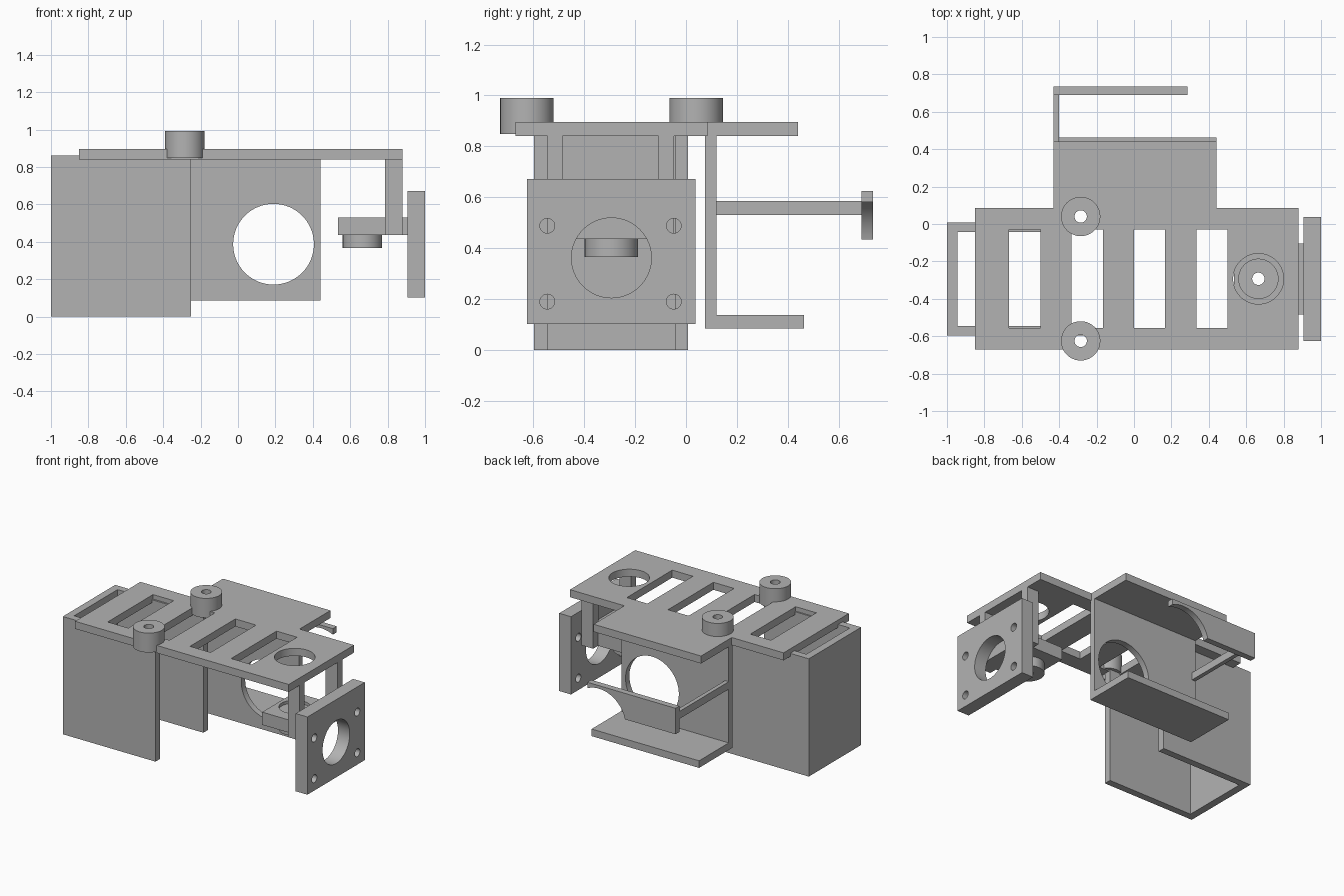
import bpy, bmesh, math
from mathutils import Matrix

cube = bpy.data.objects.get("Cube")
if cube:
    bpy.data.objects.remove(cube, do_unlink=True)

grey = bpy.data.materials.new("plain grey")
grey.use_nodes = True
grey.diffuse_color = (0.45, 0.45, 0.45, 1)
grey.node_tree.nodes["Principled BSDF"].inputs["Base Color"].default_value = (0.45, 0.45, 0.45, 1)


def finish(name, bm):
    bmesh.ops.recalc_face_normals(bm, faces=bm.faces)
    mesh = bpy.data.meshes.new(name)
    bm.to_mesh(mesh)
    bm.free()
    mesh.materials.append(grey)
    obj = bpy.data.objects.new(name, mesh)
    bpy.context.collection.objects.link(obj)
    return obj


def prism(name, outline, z0, z1):
    """Outline in x, y raised from z0 to z1."""
    bm = bmesh.new()
    face = bm.faces.new([bm.verts.new((x, y, z0)) for x, y in outline])
    top = bmesh.ops.extrude_face_region(bm, geom=[face])["geom"]
    bmesh.ops.translate(bm, vec=(0, 0, z1 - z0),
                        verts=[v for v in top if isinstance(v, bmesh.types.BMVert)])
    return finish(name, bm)


def box(name, x, y, z):
    return prism(name, [(x[0], y[0]), (x[1], y[0]), (x[1], y[1]), (x[0], y[1])], *z)


def cylinder(name, centre, radius, depth, axis="Z"):
    bm = bmesh.new()
    turn = {"X": Matrix.Rotation(math.pi / 2, 4, "Y"),
            "Y": Matrix.Rotation(math.pi / 2, 4, "X"), "Z": Matrix()}[axis]
    bmesh.ops.create_cone(bm, cap_ends=True, segments=64, radius1=radius, radius2=radius,
                          depth=depth, matrix=Matrix.Translation(centre) @ turn)
    return finish(name, bm)


def activate(obj):
    bpy.ops.object.select_all(action="DESELECT")
    obj.select_set(True)
    bpy.context.view_layer.objects.active = obj


def cut(obj, cutter):
    cutter.hide_render = True
    mod = obj.modifiers.new("cut", "BOOLEAN")
    mod.operation, mod.solver, mod.object = "DIFFERENCE", "EXACT", cutter
    activate(obj)
    bpy.ops.object.modifier_apply(modifier=mod.name)
    bpy.data.objects.remove(cutter, do_unlink=True)


def drill(obj, centre, radius, depth, axis="Z"):
    cut(obj, cylinder("cutter", centre, radius, depth, axis))


MID_Y = -0.293          # centre line of the main deck
KNOB_X = -0.285
KNOB_YS = (-0.625, 0.04)

# Slotted deck with a rear tongue
deck = prism("deck", [(-0.85, -0.67), (0.88, -0.67), (0.88, 0.085), (0.44, 0.085),
                      (0.44, 0.44), (-0.43, 0.44), (-0.43, 0.085), (-0.85, 0.085)], 0.84, 0.895)
for i in range(4):
    x = -0.667 + i / 3
    cut(deck, box("cutter", (x, x + 0.167), (-0.555, -0.03), (0.7, 1)))
drill(deck, (0.665, MID_Y, 0.87), 0.135, 0.3)
for y in KNOB_YS:
    drill(deck, (KNOB_X, y, 0.87), 0.033, 0.3)

# Housing: three walls, open above, below and on one side
prism("housing", [(-1, -0.597), (-0.25, -0.597), (-0.25, -0.545), (-0.945, -0.545),
                  (-0.945, -0.043), (-0.25, -0.043), (-0.25, 0.008), (-1, 0.008)], 0, 0.862)

# Rear wall, shelf, arm and notched bar
wall = box("rear_wall", (-0.43, 0.44), (0.075, 0.12), (0.085, 0.845))
box("rear_shelf", (-0.43, 0.44), (0.075, 0.463), (0.085, 0.137))
box("rear_arm", (-0.43, -0.40), (0.115, 0.70), (0.53, 0.585))
bar = box("rear_bar", (-0.43, 0.285), (0.69, 0.735), (0.435, 0.625))
for part, y in ((wall, 0.1), (bar, 0.71)):
    drill(part, (0.19, y, 0.387), 0.216, 0.2, "Y")

# Side mounting plate with a large bore and four screw holes
plate = box("side_plate", (0.905, 1), (-0.625, 0.038), (0.103, 0.672))
drill(plate, (0.95, MID_Y, 0.362), 0.157, 0.4, "X")
for y in (-0.545, -0.048):
    for z in (0.19, 0.488):
        drill(plate, (0.95, y, z), 0.029, 0.4, "X")

# Holder block hung below the deck on two legs
block = box("holder_block", (0.535, 0.905), (-0.485, -0.105), (0.437, 0.53))
drill(block, (0.665, MID_Y, 0.48), 0.105, 0.4)
for name, y in (("front_leg", (-0.545, -0.485)), ("rear_leg", (-0.108, -0.048))):
    box(name, (0.785, 0.88), y, (0.437, 0.842))

# Three matching round bushings
for name, x, y, z in (("front_bushing", KNOB_X, KNOB_YS[0], 0.92),
                      ("rear_bushing", KNOB_X, KNOB_YS[1], 0.92),
                      ("holder_bushing", 0.665, MID_Y, 0.437)):
    bushing = cylinder(name, (x, y, z), 0.105, 0.142)
    drill(bushing, (x, y, z), 0.033, 0.4)

for obj in list(bpy.context.scene.objects):
    if obj.type == "MESH":
        activate(obj)
        bpy.ops.object.shade_smooth_by_angle(angle=math.radians(30))
